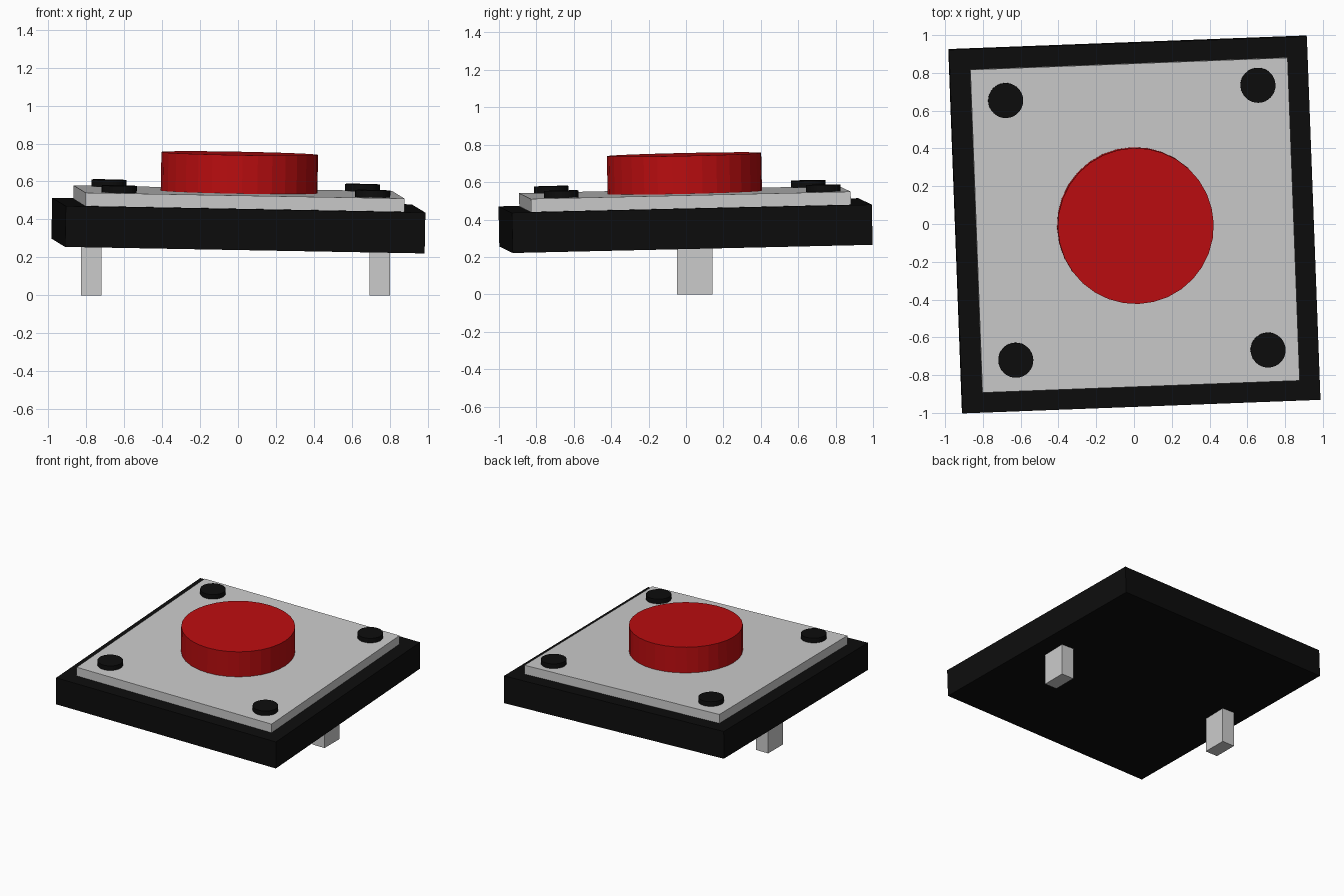
import bpy, bmesh, math
from mathutils import Matrix, Vector

if "Cube" in bpy.data.objects:
    bpy.data.objects.remove(bpy.data.objects["Cube"])

# Slightly tilted and turned frame shared by the whole upper assembly
up = Vector((0.019, -0.022, 1)).normalized()
turn = math.radians(2.15)
side = Vector((math.cos(turn), math.sin(turn), 0))
side = (side - up * side.dot(up)).normalized()
fwd = up.cross(side)
FRAME = Matrix.Translation((0, 0, 0.26)) @ Matrix((side, fwd, up)).transposed().to_4x4()


def material(name, rgb):
    m = bpy.data.materials.new(name)
    m.diffuse_color = (*rgb, 1)
    m.use_nodes = True
    m.node_tree.nodes["Principled BSDF"].inputs["Base Color"].default_value = m.diffuse_color
    return m


def finish(name, bm, frame, mat):
    mesh = bpy.data.meshes.new(name)
    bm.to_mesh(mesh)
    bm.free()
    ob = bpy.data.objects.new(name, mesh)
    ob.matrix_world = frame
    if mat:
        mesh.materials.append(mat)
    bpy.context.collection.objects.link(ob)
    return ob


def box(name, x, y, z0, z1, sx, sy, frame=Matrix(), mat=None):
    bm = bmesh.new()
    bmesh.ops.create_cube(bm, size=1, matrix=Matrix.Translation((x, y, (z0 + z1) / 2))
                          @ Matrix.Diagonal((sx, sy, z1 - z0, 1)))
    return finish(name, bm, frame, mat)


def disc(name, x, y, z0, z1, r, frame, mat):
    bm = bmesh.new()
    bmesh.ops.create_cone(bm, cap_ends=True, segments=32, radius1=r, radius2=r, depth=z1 - z0,
                          matrix=Matrix.Translation((x, y, (z0 + z1) / 2)))
    return finish(name, bm, frame, mat)


black = material("black", (0.004, 0.004, 0.004))
red = material("red", (0.5, 0.004, 0.005))

# Housing and metal cover
box("housing", 0, 0, 0, 0.215, 1.896, 1.926, FRAME, black)
box("cover_plate", 0, 0, 0.205, 0.285, 1.681, 1.711, FRAME)

# Push button
disc("button_cap", 0, 0, 0.275, 0.488, 0.413, FRAME, red)

# Corner rivets
for i, (x, y) in enumerate([(-0.66, 0.686), (0.678, 0.716), (0.679, -0.687), (-0.658, -0.69)]):
    disc(f"rivet_{i + 1}", x, y, 0.28, 0.322, 0.0925, FRAME, black)

# Contact pins
for name, x in (("left_pin", -0.773), ("right_pin", 0.747)):
    box(name, x, 0.047, 0, 0.32, 0.106, 0.191)
